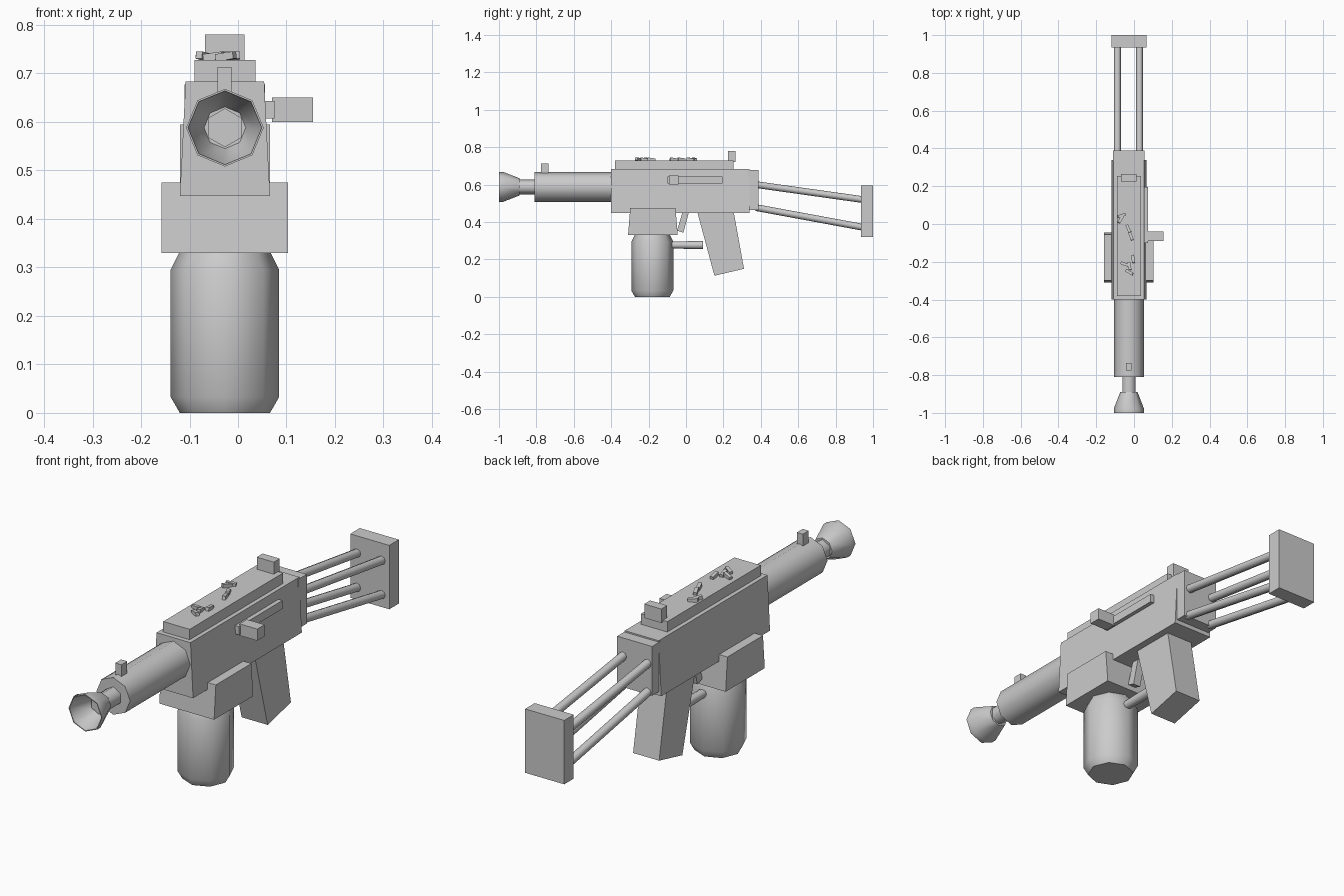
import bpy, bmesh, math
from mathutils import Vector, Matrix

if "Cube" in bpy.data.objects:
    bpy.data.objects.remove(bpy.data.objects["Cube"])

grey = bpy.data.materials.new("mid_grey")
grey.use_nodes = True
colour = (0.6, 0.6, 0.6, 1)
grey.diffuse_color = colour
grey.node_tree.nodes["Principled BSDF"].inputs["Base Color"].default_value = colour

CX = -0.027  # centre plane of the body


def finish(name, bm, smooth=None):
    bmesh.ops.recalc_face_normals(bm, faces=bm.faces)
    mesh = bpy.data.meshes.new(name)
    bm.to_mesh(mesh)
    bm.free()
    mesh.materials.append(grey)
    obj = bpy.data.objects.new(name, mesh)
    bpy.context.collection.objects.link(obj)
    if smooth:
        bpy.ops.object.select_all(action='DESELECT')
        obj.select_set(True)
        bpy.context.view_layer.objects.active = obj
        bpy.ops.object.shade_smooth_by_angle(angle=math.radians(smooth))
    return obj


def box(name, x, y, z, grow=(0, 0)):
    """Box from ranges; grow widens its bottom in x and y."""
    bm = bmesh.new()
    bmesh.ops.create_cube(bm, size=1)
    for v in bm.verts:
        low = v.co.z < 0
        sx, sy = math.copysign(1, v.co.x), math.copysign(1, v.co.y)
        v.co = (x[sx > 0] + sx * grow[0] * low,
                y[sy > 0] + sy * grow[1] * low, z[not low])
    return finish(name, bm)


def side_plate(name, outline, width):
    """Outline in (y, z), given thickness across x."""
    bm = bmesh.new()
    face = bm.faces.new([bm.verts.new((CX - width / 2, y, z)) for y, z in outline])
    new = bmesh.ops.extrude_face_region(bm, geom=[face])["geom"]
    bmesh.ops.translate(bm, vec=(width, 0, 0),
                        verts=[g for g in new if isinstance(g, bmesh.types.BMVert)])
    return finish(name, bm)


def lathe(name, start, direction, profile, sides, smooth=50, turn=0.0):
    """Rings of (distance, radius) along a direction, capped at both ends."""
    d = Vector(direction).normalized()
    across = Vector((1, 0, 0))
    other = d.cross(across)
    bm = bmesh.new()
    rings = []
    for dist, r in profile:
        ring = []
        for i in range(sides):
            a = 2 * math.pi * i / sides + turn
            ring.append(bm.verts.new(Vector(start) + d * dist
                                     + (across * math.cos(a) + other * math.sin(a)) * r))
        rings.append(ring)
    for a, b in zip(rings, rings[1:]):
        for i in range(sides):
            j = (i + 1) % sides
            bm.faces.new((a[i], a[j], b[j], b[i]))
    bm.faces.new(rings[0])
    bm.faces.new(rings[-1])
    return finish(name, bm, smooth)


# Body
box("receiver", (-0.108, 0.054), (-0.40, 0.34), (0.447, 0.683), (0.012, 0))
box("rear_cap", (-0.11, 0.056), (0.33, 0.388), (0.465, 0.677))
box("top_rail", (-0.09, 0.036), (-0.38, 0.255), (0.67, 0.728))
box("rear_sight", (-0.068, 0.013), (0.225, 0.265), (0.72, 0.78))

# Barrel and flared muzzle
AXIS_Z = 0.588
lathe("barrel", (CX, -0.81, AXIS_Z), (0, 1, 0), [(0, 0.08), (0.42, 0.08)], 8)
lathe("muzzle_neck", (CX, -0.91, AXIS_Z), (0, 1, 0), [(0, 0.04), (0.11, 0.04)], 6, 65, math.pi / 6)
lathe("muzzle_flare", (CX, -1, AXIS_Z), (0, 1, 0),
      [(0.10, 0.043), (0.01, 0.075), (0, 0.076), (0, 0.08), (0.022, 0.08), (0.11, 0.046)], 8)
box("front_sight", (-0.042, -0.013), (-0.775, -0.735), (0.65, 0.713))

# Canister and its housing
box("canister_housing", (-0.158, 0.103), (-0.298, -0.056), (0.33, 0.475), (0, 0.012))
lathe("canister", (CX, -0.18, 0), (0, 0, 1),
      [(0, 0.093), (0.033, 0.112), (0.295, 0.112), (0.333, 0.093)], 8)
lathe("canister_handle", (CX, -0.10, 0.277), (0, 1, 0), [(0, 0.018), (0.19, 0.022)], 8)

# Grip and trigger
side_plate("grip", [(0.06, 0.455), (0.255, 0.455), (0.31, 0.15), (0.152, 0.113)], 0.124)
side_plate("trigger", [(-0.018, 0.455), (0.016, 0.455), (-0.014, 0.343), (-0.048, 0.354)], 0.035)

# Charging handle on the left side
box("bolt_strip", (0.05, 0.075), (-0.10, 0.195), (0.607, 0.643))
box("bolt_knob", (0.07, 0.155), (-0.09, -0.04), (0.60, 0.65))

# Skeleton stock
box("butt_plate", (-0.12, 0.066), (0.935, 1.0), (0.32, 0.595))
for level, z0, z1 in (("upper", 0.60, 0.52), ("lower", 0.477, 0.372)):
    for side, x in (("right", -0.088), ("left", 0.029)):
        start, end = Vector((x, 0.375, z0)), Vector((x, 0.945, z1))
        lathe(f"{level}_{side}_stock_rod", start, end - start,
              [(0, 0.018), ((end - start).length, 0.018)], 8)

# Loose scraps on the rail: x, y, turn in degrees
scraps = [(-0.07, 0.025, 60), (-0.065, 0.045, 20), (-0.03, -0.025, 115), (-0.016, -0.065, 110),
          (-0.005, -0.185, 95), (-0.05, -0.212, 160), (-0.024, -0.222, 100), (-0.025, -0.255, 150)]
for n, (x, y, turn) in enumerate(scraps):
    bm = bmesh.new()
    bmesh.ops.create_cube(bm, size=1, matrix=Matrix.Translation((x, y, 0.735))
                          @ Matrix.Rotation(math.radians(turn), 4, 'Z')
                          @ Matrix.Rotation(math.radians(8), 4, 'Y')
                          @ Matrix.Diagonal((0.042, 0.015, 0.015, 1)))
    finish(f"rail_scrap_{n + 1}", bm)
